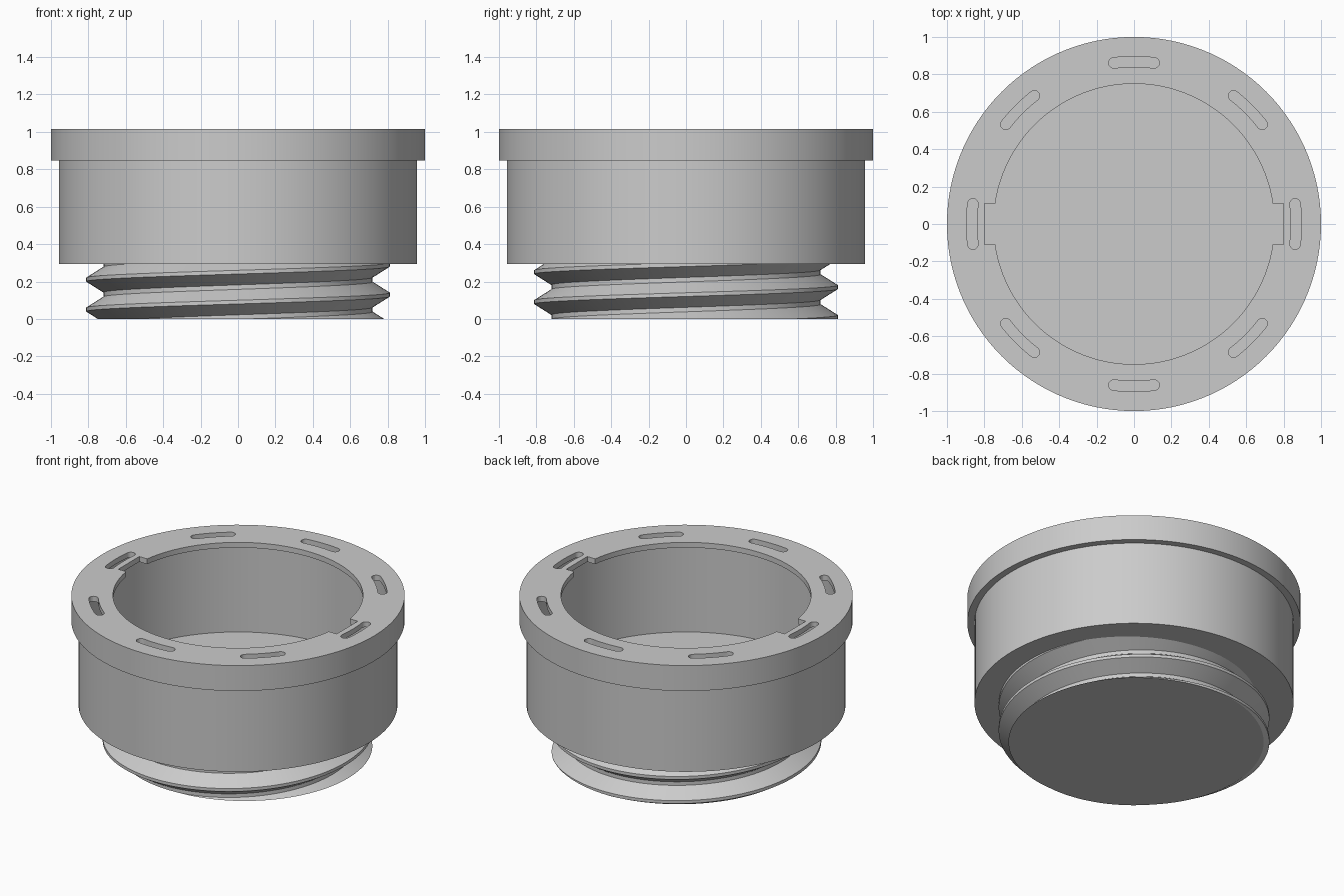
import bpy, bmesh, math
from math import sin, cos, pi

if "Cube" in bpy.data.objects:
    bpy.data.objects.remove(bpy.data.objects["Cube"], do_unlink=True)

SEG = 120
PITCH = 0.16

grey = bpy.data.materials.new("plain grey")
grey.use_nodes = True
colour = (0.6, 0.6, 0.6, 1)
grey.diffuse_color = colour
grey.node_tree.nodes["Principled BSDF"].inputs["Base Color"].default_value = colour


def make_object(name, bm):
    bmesh.ops.recalc_face_normals(bm, faces=bm.faces)
    mesh = bpy.data.meshes.new(name)
    bm.to_mesh(mesh)
    bm.free()
    mesh.materials.append(grey)
    obj = bpy.data.objects.new(name, mesh)
    bpy.context.collection.objects.link(obj)
    return obj


def lathe(name, profile):
    bm = bmesh.new()
    verts = [bm.verts.new((r, 0, z)) for r, z in profile]
    edges = [bm.edges.new(pair) for pair in zip(verts, verts[1:])]
    bmesh.ops.spin(bm, geom=verts + edges, cent=(0, 0, 0), axis=(0, 0, 1),
                   angle=2 * pi, steps=SEG, use_merge=True)
    bmesh.ops.remove_doubles(bm, verts=bm.verts, dist=1e-4)
    return make_object(name, bm)


def extrude_outline(bm, points, z0, z1):
    face = bm.faces.new([bm.verts.new((x, y, z0)) for x, y in points])
    new = bmesh.ops.extrude_face_region(bm, geom=[face])["geom"]
    bmesh.ops.translate(bm, vec=(0, 0, z1 - z0),
                        verts=[v for v in new if isinstance(v, bmesh.types.BMVert)])


def slot_outline(centre, radius=0.868, half_width=0.028, half_angle=0.125):
    # Curved slot with round ends
    pts = []
    for side, first in ((1, 0), (-1, pi)):
        a = centre + side * half_angle
        for i in range(9):
            t = a + first + pi * i / 8
            pts.append((radius * cos(a) + half_width * cos(t),
                        radius * sin(a) + half_width * sin(t)))
        r = radius - side * half_width
        for i in range(1, 6):
            b = a - side * half_angle * i / 3
            pts.append((r * cos(b), r * sin(b)))
    return pts


def cut(target, cutter):
    cutter.hide_render = True
    cutter.hide_viewport = True
    mod = target.modifiers.new("cut", "BOOLEAN")
    mod.operation = "DIFFERENCE"
    mod.solver = "EXACT"
    mod.object = cutter
    bpy.context.view_layer.objects.active = target
    bpy.ops.object.modifier_apply(modifier=mod.name)
    bpy.data.objects.remove(cutter, do_unlink=True)


# Thin-walled cup with outer flange and a thin inward rim plate
cup = lathe("cup_body", [
    (0, 0.293), (0.957, 0.293), (0.957, 0.848), (1, 0.848), (1, 1.016),
    (0.75, 1.016), (0.75, 0.981), (0.902, 0.981), (0.902, 0.352), (0, 0.352)])

# Two key notches through the rim plate
bm = bmesh.new()
extrude_outline(bm, [(-0.8, -0.11), (0.8, -0.11), (0.8, 0.11), (-0.8, 0.11)], 0.9, 1.1)
cut(cup, make_object("notch_cutter", bm))

# Eight curved slots through the rim plate
bm = bmesh.new()
for k in range(8):
    extrude_outline(bm, slot_outline(k * pi / 4), 0.92, 1.1)
cut(cup, make_object("slot_cutter", bm))

# Screw thread: a helical ridge on a solid core, trimmed flat
bm = bmesh.new()
ridge = [(0.72, -0.068), (0.812, -0.01), (0.812, 0.01), (0.72, 0.068)]
profile = [(r, z + 0.13 + turn * PITCH) for turn in range(-3, 4) for r, z in ridge]
columns = []
for s in range(SEG + 1):
    a = 2 * pi * s / SEG
    columns.append([bm.verts.new((r * cos(a), r * sin(a), z + PITCH * s / SEG))
                    for r, z in profile])
for c0, c1 in zip(columns, columns[1:]):
    for i in range(len(profile) - 1):
        bm.faces.new((c0[i], c1[i], c1[i + 1], c0[i + 1]))
bmesh.ops.remove_doubles(bm, verts=bm.verts, dist=1e-4)
for height, up in ((0, -1), (0.32, 1)):
    result = bmesh.ops.bisect_plane(bm, geom=bm.verts[:] + bm.edges[:] + bm.faces[:],
                                    plane_co=(0, 0, height), plane_no=(0, 0, up),
                                    clear_outer=True)
    rim = [e for e in result["geom_cut"] if isinstance(e, bmesh.types.BMEdge)]
    bmesh.ops.edgeloop_fill(bm, edges=rim)
thread = make_object("screw_thread", bm)

# Smooth round walls, crisp edges
for obj in (cup, thread):
    bpy.ops.object.select_all(action="DESELECT")
    obj.select_set(True)
    bpy.context.view_layer.objects.active = obj
    bpy.ops.object.shade_smooth_by_angle(angle=math.radians(25))
